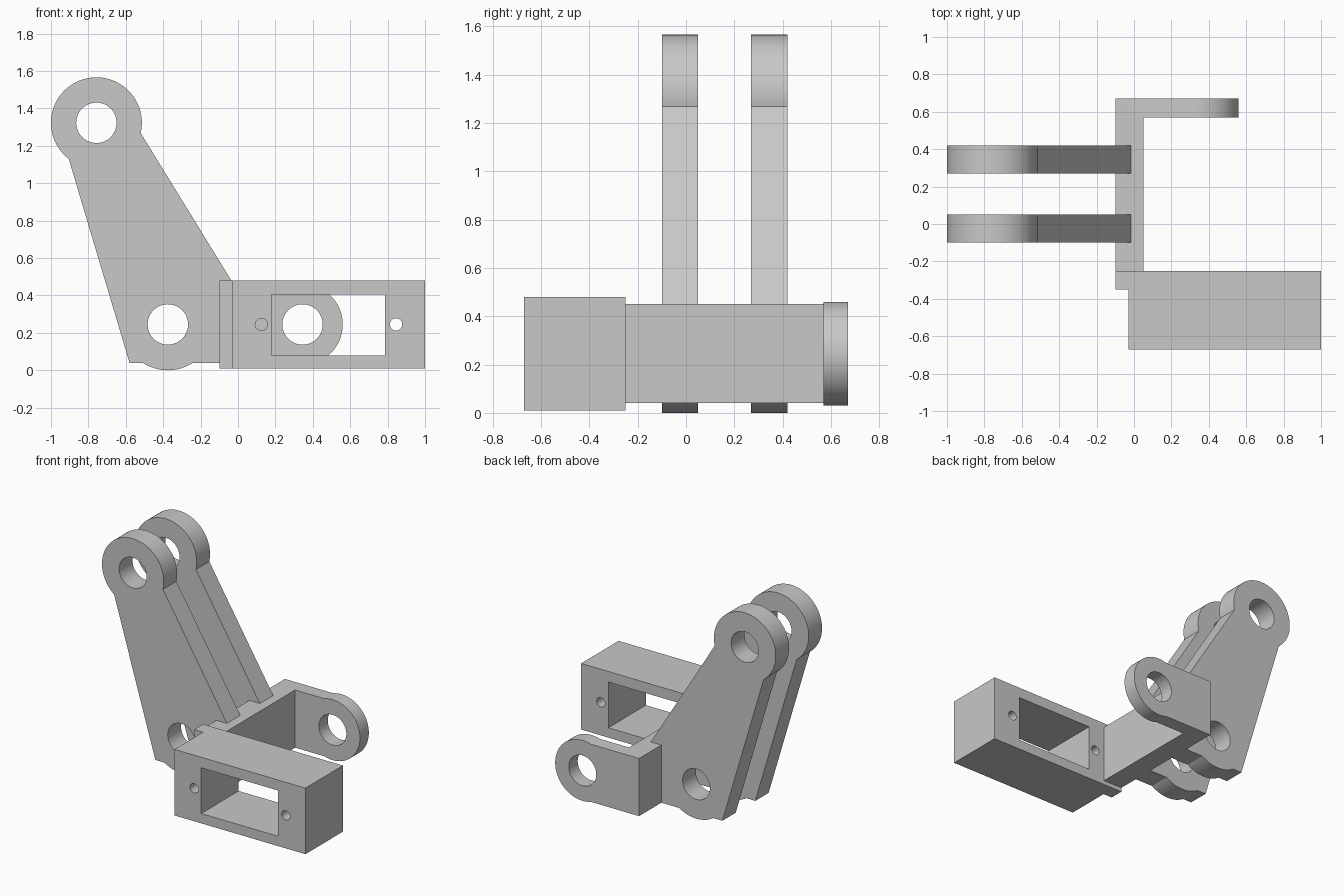
import bpy, bmesh
from math import radians, sin, cos, asin, degrees

cube = bpy.data.objects.get("Cube")
if cube:
    bpy.data.objects.remove(cube, do_unlink=True)

grey = bpy.data.materials.new("plain grey")
grey.use_nodes = True
colour = (0.58, 0.58, 0.58, 1)
grey.diffuse_color = colour
grey.node_tree.nodes["Principled BSDF"].inputs["Base Color"].default_value = colour


def arc(cx, cz, r, a0, a1, n):
    """Points along an arc, angles in degrees."""
    steps = [radians(a0 + (a1 - a0) * i / n) for i in range(n + 1)]
    return [(cx + r * cos(a), cz + r * sin(a)) for a in steps]


def circle(cx, cz, r, n=48):
    return arc(cx, cz, r, 0, 360, n)[:-1]


def rect(x0, x1, z0, z1):
    return [(x0, z0), (x1, z0), (x1, z1), (x0, z1)]


def plate(name, outline, y0, y1, holes=()):
    """Extrude an x-z outline with holes from y0 to y1."""
    bm = bmesh.new()
    edges = []
    for loop in (outline, *holes):
        vs = [bm.verts.new((x, y0, z)) for x, z in loop]
        edges += [bm.edges.new((v, vs[i - 1])) for i, v in enumerate(vs)]
    bmesh.ops.triangle_fill(bm, use_beauty=True, edges=edges, normal=(0, -1, 0))
    ext = bmesh.ops.extrude_face_region(bm, geom=bm.faces[:], use_keep_orig=True)
    moved = [g for g in ext["geom"] if isinstance(g, bmesh.types.BMVert)]
    bmesh.ops.translate(bm, verts=moved, vec=(0, y1 - y0, 0))
    bmesh.ops.recalc_face_normals(bm, faces=bm.faces[:])
    mesh = bpy.data.meshes.new(name)
    bm.to_mesh(mesh)
    bm.free()
    mesh.materials.append(grey)
    obj = bpy.data.objects.new(name, mesh)
    bpy.context.collection.objects.link(obj)
    bpy.ops.object.select_all(action='DESELECT')
    obj.select_set(True)
    bpy.context.view_layer.objects.active = obj
    bpy.ops.object.shade_smooth_by_angle(angle=radians(25))
    return obj


LOW, HIGH, MID = 0.04, 0.45, 0.245

# Motor housing with window and screw holes, plus its mounting step
plate("motor_housing", rect(-0.03, 1, 0.01, 0.48), -0.67, -0.25,
      [rect(0.18, 0.785, 0.08, 0.405),
       circle(0.125, MID, 0.033, 32), circle(0.845, MID, 0.033, 32)])
plate("housing_step", rect(-0.1, -0.03, 0.01, 0.48), -0.35, -0.25)

# Spine joining housing, arms and rear ear
plate("spine", rect(-0.1, 0.05, LOW, HIGH), -0.25, 0.57)

# Rear pivot ear
ear_r = 0.215
half = 180 - degrees(asin((MID - LOW) / ear_r))
ear = [(-0.1, HIGH), (-0.1, LOW)] + arc(0.345, MID, ear_r, -half, half, 64)
plate("rear_ear", ear, 0.57, 0.67, [circle(0.345, MID, 0.108)])

# Pair of slanted arms with an eye at each end
low_r = 0.245
cut = degrees(asin((MID - LOW) / low_r))
arm = ([(-0.58, LOW)]
       + arc(-0.375, MID, low_r, cut - 180, -cut, 20)
       + [(-0.1, LOW), (-0.1, HIGH), (-0.017, HIGH)]
       + arc(-0.757, 1.323, 0.243, -13, 232.5, 72))
eyes = [circle(-0.375, MID, 0.108), circle(-0.757, 1.323, 0.108)]
for name, y in (("front_arm", -0.1), ("back_arm", 0.27)):
    plate(name, arm, y, y + 0.15, eyes)
